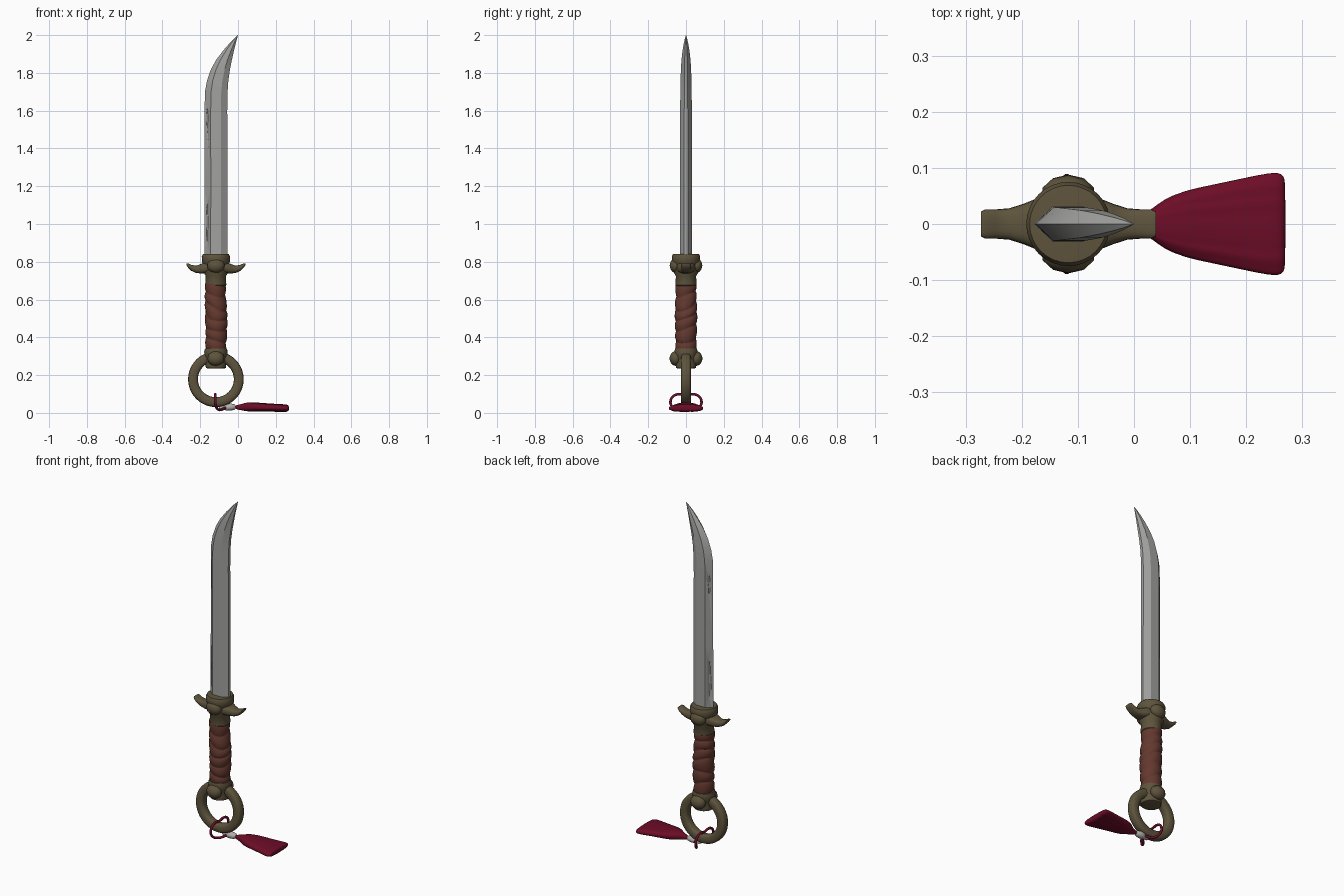
import bpy, bmesh, math
from mathutils import Vector, Matrix

if "Cube" in bpy.data.objects:
    bpy.data.objects.remove(bpy.data.objects["Cube"])

CX = -0.117  # sword axis
TAU = 2 * math.pi


def material(name, r, g, b):
    m = bpy.data.materials.new(name)
    m.diffuse_color = (r, g, b, 1)
    m.use_nodes = True
    m.node_tree.nodes["Principled BSDF"].inputs["Base Color"].default_value = m.diffuse_color
    return m


STEEL = material("grey steel", 0.36, 0.36, 0.35)
BRONZE = material("dark bronze", 0.112, 0.088, 0.046)
LEATHER = material("brown leather", 0.125, 0.040, 0.028)
RED = material("crimson thread", 0.150, 0.004, 0.020)
BEAD = material("pale bead", 0.45, 0.43, 0.41)


def finish(name, bm, mat, angle=40):
    bmesh.ops.recalc_face_normals(bm, faces=bm.faces)
    me = bpy.data.meshes.new(name)
    bm.to_mesh(me)
    bm.free()
    me.materials.append(mat)
    me.shade_smooth()
    me.set_sharp_from_angle(angle=math.radians(angle))
    ob = bpy.data.objects.new(name, me)
    bpy.context.collection.objects.link(ob)
    return ob


def loft(name, rings, mat, closed=False, angle=40):
    """Skin a list of point rings, capped unless closed."""
    bm = bmesh.new()
    vs = [[bm.verts.new(p) for p in ring] for ring in rings]
    n = len(vs[0])
    for i in range(len(vs) if closed else len(vs) - 1):
        a, b = vs[i], vs[(i + 1) % len(vs)]
        for j in range(n):
            k = (j + 1) % n
            bm.faces.new((a[j], a[k], b[k], b[j]))
    if not closed:
        bm.faces.new(vs[0])
        bm.faces.new(vs[-1])
    return finish(name, bm, mat, angle)


def oval(n, a, b, e=1.0):
    """Superellipse points; e below 1 gives a boxier outline."""
    def p(v):
        return math.copysign(abs(v) ** e, v)
    return [(a * p(math.cos(TAU * i / n)), b * p(math.sin(TAU * i / n))) for i in range(n)]


def lathe(name, profile, mat, n=32, angle=40):
    return loft(name, [[(CX + x, y, z) for x, y in oval(n, r, r)] for r, z in profile], mat, angle=angle)


def along_x(name, rows, mat, n=20, e=1.0, angle=40):
    """rows: x, half depth, centre height, half height"""
    return loft(name, [[(x, y, zc + z) for y, z in oval(n, hy, hz, e)] for x, hy, zc, hz in rows],
                mat, angle=angle)


def knob(name, z, size):
    """Faceted bosses on the front and back of a collar."""
    bm = bmesh.new()
    for s in (-1, 1):
        bmesh.ops.create_icosphere(bm, subdivisions=2, radius=1, matrix=Matrix.Translation(
            (CX, s * 0.055, z)) @ Matrix.Diagonal((*size, 1)))
    return finish(name, bm, BRONZE, 30)


# Blade: hexagonal section, swept to a point at the top right
blade_rows = [(0.80, -0.178, -0.055, 0.031), (1.20, -0.177, -0.055, 0.031),
              (1.60, -0.177, -0.057, 0.031), (1.70, -0.175, -0.055, 0.030),
              (1.76, -0.164, -0.051, 0.029), (1.82, -0.143, -0.042, 0.027),
              (1.87, -0.115, -0.032, 0.024), (1.92, -0.077, -0.021, 0.018),
              (1.96, -0.042, -0.011, 0.011), (1.985, -0.018, -0.004, 0.005),
              (2.00, -0.001, 0.0, 0.0005)]
rings = []
for z, xl, xr, t in blade_rows:
    w = xr - xl
    side = [(xl + 0.27 * w, t), (xl + 0.72 * w, t), (xr, 0.3 * t)]
    rings.append([(xl, 0, z)] + [(x, -y, z) for x, y in side] + [(x, y, z) for x, y in reversed(side)])
blade = loft("blade", rings, STEEL, angle=15)

# Shallow grooves beside the blade spine
bm = bmesh.new()
for zc, half in ((1.01, 0.11), (1.56, 0.06)):
    for s in (-1, 1):
        bmesh.ops.create_uvsphere(bm, u_segments=12, v_segments=12, radius=1, matrix=Matrix.Translation(
            (-0.163, s * 0.016, zc)) @ Matrix.Diagonal((0.006, 0.008, half, 1)))
cutter = finish("groove_cutter", bm, STEEL)
cutter.hide_render = True
cutter.hide_set(True)
cut = blade.modifiers.new("grooves", 'BOOLEAN')
cut.operation = 'DIFFERENCE'
cut.solver = 'EXACT'
cut.object = cutter

# Guard: collar, upturned horns and bosses
lathe("guard_collar", [(0.050, 0.670), (0.055, 0.676), (0.054, 0.725), (0.064, 0.742), (0.066, 0.785),
                       (0.074, 0.800), (0.075, 0.828), (0.069, 0.840), (0.040, 0.842)], BRONZE)
horn = [(0.156, 0.022, 0.787, 0.005), (0.148, 0.026, 0.781, 0.011), (0.130, 0.026, 0.768, 0.016),
        (0.105, 0.028, 0.760, 0.019), (0.080, 0.036, 0.763, 0.025), (0.050, 0.048, 0.770, 0.030)]
along_x("guard_horns", [(CX - d, *r) for d, *r in horn] + [(CX + d, *r) for d, *r in reversed(horn)],
        BRONZE, e=0.7)
knob("guard_bosses", 0.780, (0.048, 0.032, 0.040))

# Grip: overlapping slanted leather wraps
rings = []
n, steps = 40, 90
for i in range(steps + 1):
    z = 0.325 + 0.36 * i / steps
    ring = []
    for j in range(n):
        a = TAU * j / n
        f = ((z - 0.325) / 0.062 + 0.45 * math.sin(a + 0.6 * math.sin(z * 31)) * math.sin(z * 9)
             + 0.25 * math.cos(a)) % 1
        r = 0.0505 + 0.0075 * math.sin(math.pi * f) ** 0.6 + 0.002 * math.cos((z - 0.5) * 18)
        ring.append((CX + r * math.cos(a) + 0.003 * math.sin(z * 17), r * math.sin(a), z))
    rings.append(ring)
loft("leather_grip", rings, LEATHER, angle=60)

# Pommel cap and bosses
lathe("pommel", [(0.040, 0.234), (0.053, 0.238), (0.056, 0.262), (0.053, 0.285), (0.060, 0.300),
                 (0.062, 0.325), (0.058, 0.340), (0.040, 0.345)], BRONZE, n=24)
knob("pommel_bosses", 0.288, (0.046, 0.033, 0.040))

# Pommel ring
rings = []
for i in range(64):
    a = TAU * i / 64
    rings.append([(CX + (0.121 + u) * math.cos(a), v, 0.178 + (0.121 + u) * math.sin(a))
                  for u, v in oval(16, 0.026, 0.026, 0.65)])
loft("pommel_ring", rings, BRONZE, closed=True)

# Cord looped through the ring
half = [(-0.065, 0.008, 0.028), (-0.10, 0.045, 0.016), (-0.118, 0.078, 0.040),
        (-0.120, 0.078, 0.075), (-0.120, 0.050, 0.097)]
path = half + [(-0.120, 0, 0.094)] + [(x, -y, z) for x, y, z in reversed(half)]
cu = bpy.data.curves.new("tassel_cord", 'CURVE')
cu.dimensions = '3D'
cu.bevel_depth = 0.007
cu.bevel_resolution = 3
cu.resolution_u = 8
cu.use_fill_caps = True
sp = cu.splines.new('BEZIER')
sp.bezier_points.add(len(path) - 1)
for bp, p in zip(sp.bezier_points, path):
    bp.co = p
    bp.handle_left_type = bp.handle_right_type = 'AUTO'
cu.materials.append(RED)
bpy.context.collection.objects.link(bpy.data.objects.new("tassel_cord", cu))

# Bead between cord and tassel
along_x("tassel_bead", [(-0.100, 0.005, 0.026, 0.005), (-0.088, 0.012, 0.027, 0.012),
                        (-0.070, 0.013, 0.028, 0.013), (-0.060, 0.018, 0.030, 0.018),
                        (-0.040, 0.020, 0.031, 0.019), (-0.020, 0.016, 0.031, 0.015),
                        (-0.012, 0.009, 0.031, 0.009)], BEAD)

# Tassel: flat flared skirt with soft folds
rows = [(-0.016, 0.009, 0.030, 0.009), (0.005, 0.014, 0.030, 0.014), (0.030, 0.024, 0.031, 0.019),
        (0.050, 0.043, 0.032, 0.024), (0.090, 0.060, 0.031, 0.024), (0.140, 0.070, 0.029, 0.022),
        (0.200, 0.083, 0.027, 0.020), (0.240, 0.091, 0.025, 0.020), (0.258, 0.092, 0.025, 0.019),
        (0.267, 0.086, 0.025, 0.014), (0.270, 0.076, 0.025, 0.007)]
rings = []
for x, hy, zc, hz in rows:
    ring = []
    for y, z in oval(40, hy, hz, 0.75):
        fold = 1 + 0.08 * math.sin(5.5 * math.pi * y / hy + 1) * min(1, max(0, x * 8))
        ring.append((x, y, max(0.001, zc + z * fold)))
    rings.append(ring)
tassel = loft("tassel", rings, RED, angle=60)
tassel.modifiers.new("soften", 'SUBSURF').render_levels = 1
